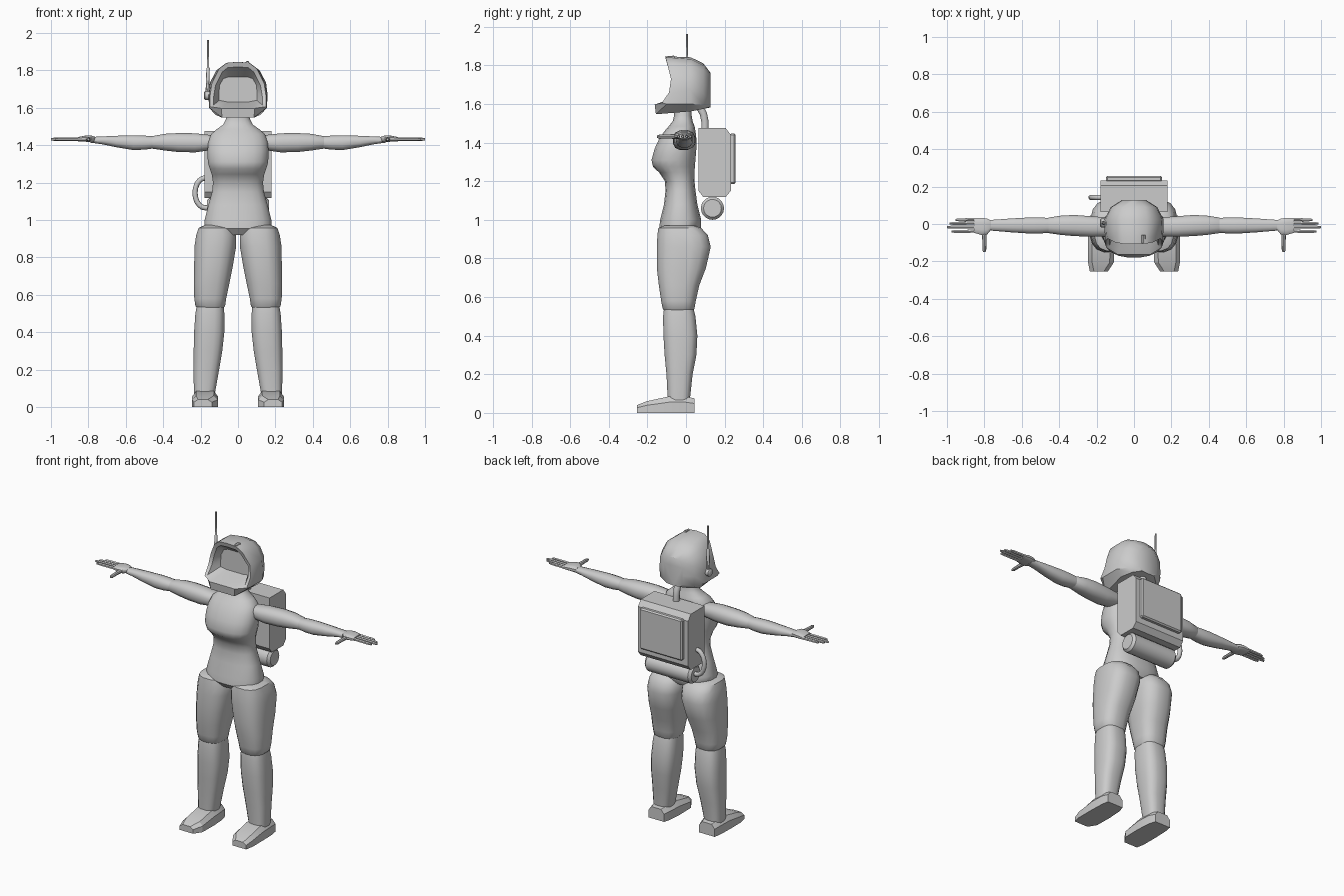
import bpy, bmesh, math
from mathutils import Vector, Quaternion

mat = bpy.data.materials.new("light_grey")
mat.diffuse_color = (0.6, 0.6, 0.6, 1)


def loft(name, rings, mirror=False, angle=40, bevel=0):
    """Skin a list of equal-length rings and cap both ends."""
    bm = bmesh.new()
    vs = [[bm.verts.new(p) for p in r] for r in rings]
    n = len(vs[0])
    for a, b in zip(vs, vs[1:]):
        for i in range(n):
            j = (i + 1) % n
            bm.faces.new((a[i], a[j], b[j], b[i]))
    bm.faces.new(vs[0])
    bm.faces.new(vs[-1])
    bmesh.ops.recalc_face_normals(bm, faces=bm.faces)
    me = bpy.data.meshes.new(name)
    bm.to_mesh(me)
    bm.free()
    me.materials.append(mat)
    ob = bpy.data.objects.new(name, me)
    bpy.context.collection.objects.link(ob)
    bpy.ops.object.select_all(action='DESELECT')
    ob.select_set(True)
    bpy.context.view_layer.objects.active = ob
    if angle:
        bpy.ops.object.shade_smooth_by_angle(angle=math.radians(angle))
    if bevel:
        m = ob.modifiers.new("bevel", 'BEVEL')
        m.width, m.segments = bevel, 1
    if mirror:
        m = ob.modifiers.new("mirror", 'MIRROR')
        m.use_mirror_merge = False
    return ob


def oval(axis, pos, a0, a1, b0, b1, n=16, e=2.4):
    """Superellipse ring filling the given bounds, across the z or x axis."""
    out = []
    for i in range(n):
        t = 2 * math.pi * (i + 0.5) / n
        c, s = math.cos(t), math.sin(t)
        u = (a0 + a1) / 2 + (a1 - a0) / 2 * math.copysign(abs(c) ** (2 / e), c)
        v = (b0 + b1) / 2 + (b1 - b0) / 2 * math.copysign(abs(s) ** (2 / e), s)
        out.append((u, v, pos) if axis == 'z' else (pos, u, v))
    return out


def body(name, axis, rows, mirror=True, n=16, e=2.4):
    return loft(name, [oval(axis, *r, n=n, e=e) for r in rows], mirror)


def tube(name, pts, radii, n=10, mirror=False):
    """Round tube along a path."""
    pts = [Vector(p) for p in pts]
    q, prev, rings = Quaternion(), Vector((0, 0, 1)), []
    for i, p in enumerate(pts):
        t = (pts[min(i + 1, len(pts) - 1)] - pts[max(i - 1, 0)]).normalized()
        q = prev.rotation_difference(t) @ q
        prev = t
        r = radii[i] if isinstance(radii, (list, tuple)) else radii
        rings.append([p + q @ Vector((r * math.cos(k * 2 * math.pi / n),
                                      r * math.sin(k * 2 * math.pi / n), 0)) for k in range(n)])
    return loft(name, rings, mirror)


def box(name, x, y0, y1, z0, z1, bevel=0):
    rings = [[(-x, y, z0), (x, y, z0), (x, y, z1), (-x, y, z1)] for y in (y0, y1)]
    return loft(name, rings, angle=0, bevel=bevel)


# Torso with hips, waist, bust and neck
torso = [(.92, .14, -.11, .06), (.955, .18, -.14, .08), (1.0, .18, -.135, .08),
         (1.08, .16, -.115, .06), (1.15, .14, -.107, .05), (1.20, .135, -.11, .045),
         (1.245, .142, -.14, .045), (1.275, .153, -.172, .047), (1.31, .163, -.18, .05),
         (1.37, .165, -.163, .055), (1.42, .16, -.14, .055), (1.46, .145, -.112, .05),
         (1.485, .115, -.09, .045), (1.51, .08, -.07, .035), (1.54, .064, -.062, .03),
         (1.60, .058, -.06, .03)]
body("torso", 'z', [(z, -x, x, f, b) for z, x, f, b in torso], False, 20)

# Legs
body("thigh", 'z', [(.972, .06, .18, -.11, .04), (.958, .025, .212, -.145, .08),
                    (.92, .008, .225, -.15, .115), (.86, .008, .234, -.153, .13),
                    (.75, .027, .236, -.153, .105), (.66, .045, .237, -.142, .07),
                    (.58, .062, .235, -.13, .052), (.54, .068, .229, -.122, .045),
                    (.525, .08, .215, -.11, .035)], n=16, e=2.7)
body("shin", 'z', [(.54, .075, .222, -.115, .04), (.50, .072, .229, -.12, .05),
                   (.40, .072, .236, -.118, .06), (.30, .083, .238, -.112, .055),
                   (.20, .10, .239, -.102, .035), (.06, .125, .236, -.095, .02)], n=16, e=2.9)

# Feet: outline sections from heel to toe
foot = []
for y, x0, x1, top in [(.045, .125, .235, .075), (.0, .112, .243, .085), (-.09, .106, .246, .085),
                       (-.205, .108, .246, .06), (-.255, .14, .236, .04)]:
    foot.append([(x0, y, 0), (x1, y, 0), (x1, y, top * .65),
                 (x1 - .022, y, top), (x0 + .022, y, top), (x0, y, top * .65)])
loft("foot", foot, True, 25)

# Arms
body("upper_arm", 'x', [(.11, -.06, .03, 1.385, 1.45), (.16, -.068, .038, 1.37, 1.457),
                        (.23, -.07, .043, 1.36, 1.465), (.32, -.066, .05, 1.362, 1.466),
                        (.39, -.06, .046, 1.37, 1.462), (.455, -.05, .036, 1.38, 1.45),
                        (.475, -.04, .025, 1.39, 1.44)], n=12)
body("forearm", 'x', [(.45, -.047, .033, 1.382, 1.448), (.50, -.052, .036, 1.375, 1.452),
                      (.56, -.052, .036, 1.373, 1.454), (.65, -.046, .031, 1.388, 1.451),
                      (.73, -.039, .025, 1.405, 1.447), (.79, -.034, .021, 1.413, 1.444)], n=12)

# Hands
body("palm", 'x', [(.765, -.032, .02, 1.417, 1.446), (.785, -.057, .03, 1.416, 1.452),
                   (.815, -.06, .034, 1.418, 1.452), (.855, -.048, .032, 1.42, 1.444)], n=12, e=3)
for k, (y, tip) in enumerate([(.024, .955), (.005, .985), (-.015, 1.0), (-.038, .975)]):
    tube(f"finger_{k + 1}", [(.84, y, 1.432), (tip - .02, y - .002, 1.432), (tip, y - .002, 1.431)],
         [.0095, .009, .006], 6, True)
tube("thumb", [(.80, -.03, 1.432), (.80, -.09, 1.432), (.80, -.14, 1.431), (.80, -.15, 1.431)],
     [.014, .011, .010, .006], 8, True)


# Helmet: rings from the recessed face wall, out over the rim, to the back
def mirrored(half):
    return half + [(-x, y, z) for x, y, z in reversed(half[1:-1])]


def flat_ring(y, xz):
    return mirrored([(x, y, z) for x, z in xz])


face_wall = flat_ring(-.03, [(0, 1.765), (.05, 1.765), (.08, 1.755), (.098, 1.72),
                             (.102, 1.68), (.102, 1.64), (.06, 1.632), (0, 1.632)])
inner_rim = mirrored([(0, -.1, 1.818), (.055, -.1, 1.815), (.085, -.092, 1.79), (.12, -.072, 1.72),
                      (.13, -.082, 1.66), (.132, -.12, 1.612), (.08, -.147, 1.602), (0, -.147, 1.602)])
outer_rim = mirrored([(0, -.108, 1.845), (.06, -.106, 1.84), (.10, -.098, 1.81), (.14, -.078, 1.73),
                      (.15, -.088, 1.66), (.15, -.125, 1.606), (.09, -.162, 1.597), (0, -.162, 1.597)])
chin = mirrored([(0, -.075, 1.846), (.062, -.075, 1.84), (.105, -.07, 1.808), (.146, -.055, 1.73),
                 (.156, -.065, 1.66), (.154, -.1, 1.60), (.085, -.156, 1.547), (0, -.156, 1.547)])
middle = flat_ring(.025, [(0, 1.842), (.07, 1.832), (.115, 1.80), (.15, 1.735),
                          (.158, 1.67), (.155, 1.60), (.12, 1.562), (0, 1.562)])
rear = flat_ring(.09, [(0, 1.81), (.06, 1.80), (.095, 1.775), (.12, 1.725),
                       (.125, 1.66), (.122, 1.595), (.09, 1.575), (0, 1.575)])
back = flat_ring(.127, [(0, 1.762), (.03, 1.758), (.05, 1.745), (.062, 1.71),
                        (.066, 1.66), (.064, 1.605), (.045, 1.585), (0, 1.582)])
loft("helmet", [face_wall, inner_rim, outer_rim, chin, middle, rear, back], angle=38)
tube("helmet_lamp", [(.05, -.10, 1.836), (.05, -.06, 1.84)], .011, 8)

# Antenna and its pivot
tube("antenna_pivot", [(-.14, .005, 1.665), (-.176, .005, 1.665), (-.182, .005, 1.665)],
     [.024, .024, .016], 12)
tube("antenna", [(-.163, .005, 1.66), (-.16, .005, 1.81), (-.16, .005, 1.815), (-.16, .005, 1.963)],
     [.011, .009, .006, .005], 8)

# Backpack with chamfered profile, rear panel, tank and hoses
pack = [(.065, 1.15), (.09, 1.118), (.205, 1.118), (.232, 1.15),
        (.232, 1.44), (.205, 1.476), (.065, 1.476)]
loft("backpack", [[(x, y, z) for y, z in pack] for x in (-.178, .178)], angle=0)
box("backpack_panel", .15, .225, .257, 1.185, 1.447, .008)
tube("tank", [(x, .137, 1.06) for x in (-.165, -.15, .15, .165)], [.046, .06, .06, .046], 20)
loop = [(-.16, .142, 1.225)]
loop += [(-.175 - .055 * math.sin(a), .142, 1.145 + .08 * math.cos(a))
         for a in [math.pi * k / 10 for k in range(11)]]
tube("tank_hose", loop + [(-.155, .142, 1.065)], .014, 10)
tube("neck_hose", [(0, .098, 1.46), (0, .098, 1.51), (0, .09, 1.55), (0, .07, 1.585), (0, .05, 1.60)],
     .02, 10)
